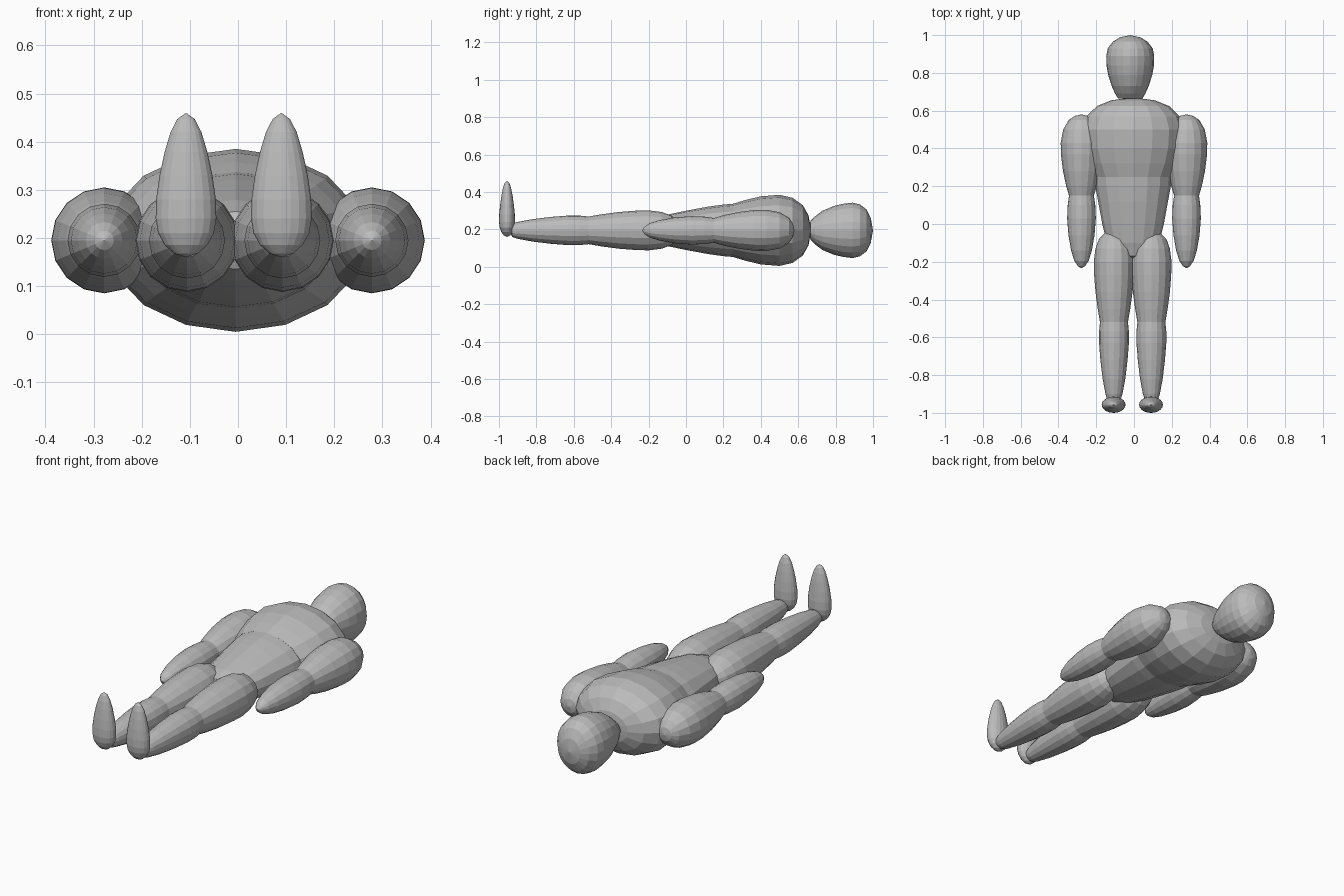
import bpy, bmesh, math

grey = bpy.data.materials.new("plain grey")
grey.diffuse_color = (0.5, 0.5, 0.5, 1)
ZC = 0.195  # height of the body axis


def loft(name, x, rings, start, end, sides=16, upright=False, y=0.0):
    """Closed elliptical body: rings are (position, half width, half depth) along y, or along z if upright."""
    bm = bmesh.new()

    def point(t, a, b):
        return bm.verts.new((x + a, y + b, t) if upright else (x + a, t, ZC + b))

    loops = []
    for t, rx, rd in rings:
        loops.append([point(t, rx * math.sin(2 * math.pi * i / sides),
                            rd * math.cos(2 * math.pi * i / sides)) for i in range(sides)])
    for lo, hi in zip(loops, loops[1:]):
        for i in range(sides):
            j = (i + 1) % sides
            bm.faces.new((lo[i], lo[j], hi[j], hi[i]))
    for loop, t in ((loops[0], start), (loops[-1], end)):
        tip = point(t, 0, 0)
        for i in range(sides):
            bm.faces.new((loop[i], loop[(i + 1) % sides], tip))
    bmesh.ops.recalc_face_normals(bm, faces=bm.faces)
    me = bpy.data.meshes.new(name)
    bm.to_mesh(me)
    bm.free()
    me.materials.append(grey)
    ob = bpy.data.objects.new(name, me)
    bpy.context.collection.objects.link(ob)
    return ob


def round_rings(pairs):
    return [(t, r, r) for t, r in pairs]


# head
loft("head", -0.02, [(0.665, 0.065, 0.05), (0.69, 0.08, 0.075), (0.73, 0.098, 0.105),
                     (0.79, 0.117, 0.13), (0.84, 0.126, 0.142), (0.89, 0.127, 0.148),
                     (0.93, 0.119, 0.139), (0.965, 0.092, 0.112), (0.988, 0.055, 0.066)],
     0.66, 1.0, 20)

# chest and abdomen
loft("chest", -0.005, [(0.25, 0.205, 0.142), (0.32, 0.237, 0.163), (0.4, 0.262, 0.182),
                       (0.5, 0.27, 0.19), (0.57, 0.247, 0.174), (0.625, 0.19, 0.134),
                       (0.655, 0.115, 0.08)], 0.25, 0.67)
loft("abdomen", -0.005, [(-0.17, 0.085, 0.06), (-0.1, 0.138, 0.084), (0.0, 0.163, 0.105),
                         (0.12, 0.185, 0.127), (0.2, 0.2, 0.138), (0.25, 0.203, 0.142)],
     -0.2, 0.25)

# arms
for side, x in (("left", -0.278), ("right", 0.278)):
    loft(side + "_upper_arm", x, round_rings([
        (0.15, 0.066), (0.2, 0.081), (0.28, 0.098), (0.37, 0.109), (0.43, 0.11),
        (0.5, 0.097), (0.55, 0.068), (0.572, 0.036)]), 0.15, 0.58)
    loft(side + "_forearm", x, round_rings([
        (-0.222, 0.02), (-0.195, 0.038), (-0.14, 0.055), (-0.06, 0.069), (0.03, 0.076),
        (0.1, 0.073), (0.15, 0.066)]), -0.235, 0.15)

# legs and feet
for side, x in (("left", -0.106), ("right", 0.092)):
    loft(side + "_thigh", x, round_rings([
        (-0.52, 0.074), (-0.45, 0.086), (-0.36, 0.098), (-0.27, 0.105), (-0.2, 0.107),
        (-0.13, 0.098), (-0.08, 0.08), (-0.045, 0.045)]), -0.52, -0.03)
    loft(side + "_shin", x, round_rings([
        (-0.93, 0.035), (-0.9, 0.045), (-0.82, 0.06), (-0.72, 0.072), (-0.63, 0.079),
        (-0.57, 0.079), (-0.52, 0.074)]), -0.945, -0.52)
    loft(side + "_foot", x - 0.002, [
        (0.168, 0.025, 0.017), (0.185, 0.044, 0.03), (0.21, 0.058, 0.039), (0.24, 0.063, 0.043),
        (0.28, 0.062, 0.042), (0.33, 0.055, 0.037), (0.38, 0.044, 0.03), (0.42, 0.032, 0.022),
        (0.447, 0.018, 0.013)], 0.16, 0.46, 20, upright=True, y=-0.957)
